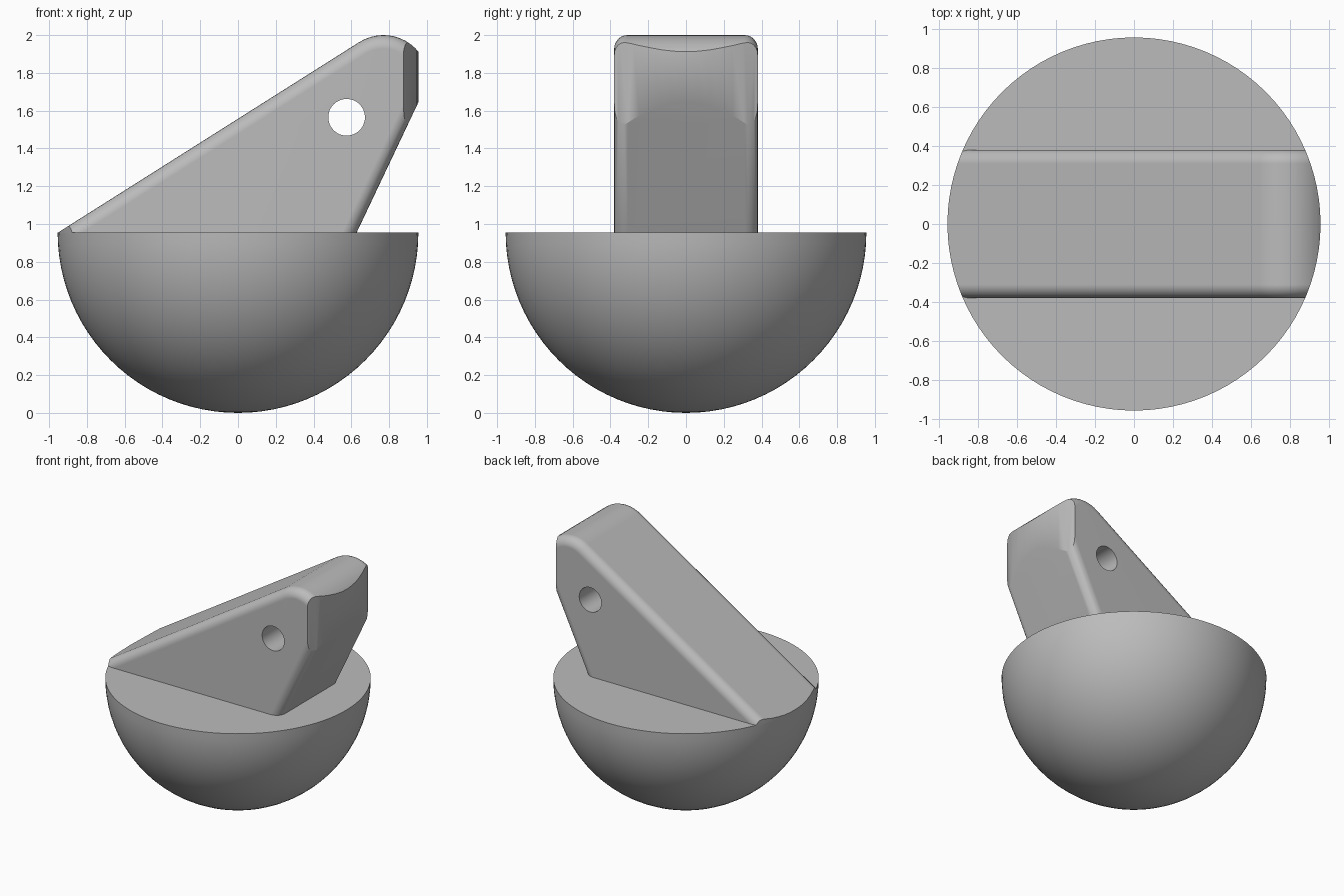
import bpy, bmesh
from math import sin, cos, tan, radians

cube = bpy.data.objects.get("Cube")
if cube:
    bpy.data.objects.remove(cube, do_unlink=True)

R = 0.955           # bowl radius and height
HALF_WIDTH = 0.38   # half the arm thickness
FILLET = 0.07

grey = bpy.data.materials.new("plain grey")
grey.use_nodes = True
grey.diffuse_color = (0.5, 0.5, 0.5, 1)
grey.node_tree.nodes["Principled BSDF"].inputs["Base Color"].default_value = grey.diffuse_color


def make_object(name, bm):
    bmesh.ops.recalc_face_normals(bm, faces=bm.faces)
    mesh = bpy.data.meshes.new(name)
    bm.to_mesh(mesh)
    bm.free()
    mesh.materials.append(grey)
    obj = bpy.data.objects.new(name, mesh)
    bpy.context.collection.objects.link(obj)
    return obj


def activate(obj):
    bpy.ops.object.select_all(action="DESELECT")
    obj.select_set(True)
    bpy.context.view_layer.objects.active = obj


def cylinder(name, radius, depth, location, turn=0, segments=96):
    bpy.ops.mesh.primitive_cylinder_add(vertices=segments, radius=radius, depth=depth,
                                        location=location, rotation=(turn, 0, 0))
    obj = bpy.context.object
    obj.name = name
    obj.data.materials.append(grey)
    return obj


def apply_boolean(obj, cutter, operation):
    activate(obj)
    mod = obj.modifiers.new("cut", "BOOLEAN")
    mod.operation, mod.object, mod.solver = operation, cutter, "EXACT"
    bpy.ops.object.modifier_apply(modifier=mod.name)
    bpy.data.objects.remove(cutter, do_unlink=True)


def smooth(obj):
    activate(obj)
    bpy.ops.object.shade_smooth_by_angle(angle=radians(30))
    mod = obj.modifiers.new("flat sides", "WEIGHTED_NORMAL")
    mod.keep_sharp = True


# Half-sphere base with a flat top
bm = bmesh.new()
bmesh.ops.create_uvsphere(bm, u_segments=96, v_segments=48, radius=R)
bmesh.ops.delete(bm, geom=[v for v in bm.verts if v.co.z > 0.001], context="VERTS")
bmesh.ops.holes_fill(bm, edges=[e for e in bm.edges if e.is_boundary], sides=0)
bmesh.ops.translate(bm, verts=bm.verts, vec=(0, 0, R))
smooth(make_object("half_sphere_base", bm))

# Arm side profile: long slope, rounded peak, undercut back
slope = 32.3
peak_x, peak_z, peak_r = 0.77, 1.76, 0.24
steps = 16
arc = []
for i in range(steps + 1):
    a = radians((90 + slope) * (1 - i / steps))
    arc.append((peak_x + peak_r * cos(a), peak_z + peak_r * sin(a)))
low_x = -1.3
low_z = arc[0][1] - (arc[0][0] - low_x) * tan(radians(slope))
profile = [(low_x, 0.6), (low_x, low_z)] + arc + [(0.46, 0.6)]

# Extrude the profile across y and round the side edges
bm = bmesh.new()
face = bm.faces.new([bm.verts.new((x, -HALF_WIDTH, z)) for x, z in profile])
ext = bmesh.ops.extrude_face_region(bm, geom=[face])
moved = [g for g in ext["geom"] if isinstance(g, bmesh.types.BMVert)]
bmesh.ops.translate(bm, verts=moved, vec=(0, 2 * HALF_WIDTH, 0))
if not face.is_valid or len(bm.faces) < len(profile) + 2:
    bmesh.ops.holes_fill(bm, edges=[e for e in bm.edges if e.is_boundary], sides=0)
bmesh.ops.recalc_face_normals(bm, faces=bm.faces)
rim = [e for e in bm.edges if abs(e.verts[0].co.y - e.verts[1].co.y) < 0.001]
bmesh.ops.bevel(bm, geom=rim, offset=FILLET, segments=6, profile=0.5,
                affect="EDGES", clamp_overlap=False)
arm = make_object("slanted_arm", bm)

# Trim to the base outline, then drill the cross hole
trim = cylinder("trim_cylinder", R, 1.3, (0, 0, 0.95 + 0.65))
apply_boolean(arm, trim, "INTERSECT")
drill = cylinder("hole_drill", 0.097, 2, (0.575, 0, 1.565), radians(90), 48)
apply_boolean(arm, drill, "DIFFERENCE")
smooth(arm)
